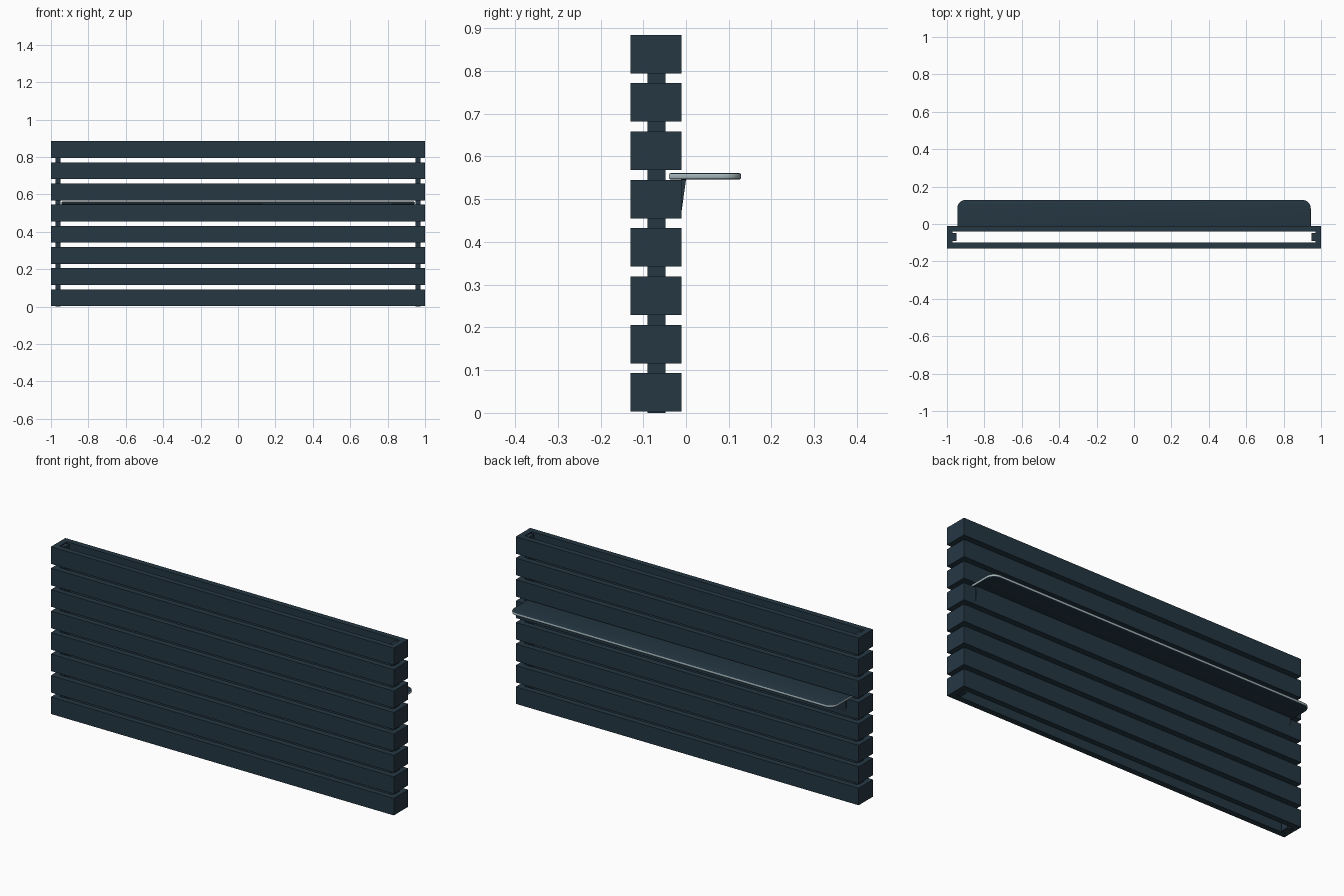
import bpy, bmesh, math

cube = bpy.data.objects.get("Cube")
if cube:
    bpy.data.objects.remove(cube, do_unlink=True)


def material(name, color):
    m = bpy.data.materials.new(name)
    m.use_nodes = True
    m.diffuse_color = color
    m.node_tree.nodes["Principled BSDF"].inputs["Base Color"].default_value = color
    return m


SLATE = material("dark slate blue", (0.018, 0.038, 0.055, 1))
PALE = material("pale grey edge", (0.37, 0.46, 0.48, 1))


def make_object(name, bm, *mats):
    bmesh.ops.recalc_face_normals(bm, faces=bm.faces[:])
    mesh = bpy.data.meshes.new(name)
    bm.to_mesh(mesh)
    bm.free()
    ob = bpy.data.objects.new(name, mesh)
    for m in mats:
        mesh.materials.append(m)
    bpy.context.collection.objects.link(ob)
    return ob


def extrude_profile(bm, points, direction):
    face = bm.faces.new([bm.verts.new(p) for p in points])
    geom = bmesh.ops.extrude_face_region(bm, geom=[face])["geom"]
    verts = [v for v in geom if isinstance(v, bmesh.types.BMVert)]
    bmesh.ops.translate(bm, verts=verts, vec=direction)


def box(name, x0, x1, y0, y1, z0, z1):
    bm = bmesh.new()
    extrude_profile(bm, [(x0, y0, z0), (x1, y0, z0), (x1, y1, z0), (x0, y1, z0)],
                    (0, 0, z1 - z0))
    return make_object(name, bm, SLATE)


def frame(name, z0, height, wall=0.03):
    """Open rectangular ring, hollow from top to bottom."""
    bm = bmesh.new()
    loops = []
    for z in (z0, z0 + height):
        for inset in (0, wall):
            x, y0, y1 = 1 - inset, -0.13 + inset, -0.01 - inset
            loops.append([bm.verts.new(p) for p in
                          ((-x, y0, z), (x, y0, z), (x, y1, z), (-x, y1, z))])
    low_out, low_in, top_out, top_in = loops
    for a, b in ((low_out, low_in), (top_out, top_in),
                 (low_out, top_out), (low_in, top_in)):
        for i in range(4):
            j = (i + 1) % 4
            bm.faces.new((a[i], a[j], b[j], b[i]))
    return make_object(name, bm, SLATE)


# Eight stacked hollow slats
for i in range(8):
    frame(f"slat_{i + 1}", 0.003 + i * 0.1131, 0.09)

# Upright posts inside both ends
for side, s in (("left", 1), ("right", -1)):
    x0, x1 = sorted((s * 0.95, s * 0.976))
    box(f"{side}_post", x0, x1, -0.09, -0.048, 0, 0.88)

# Shelf outline with rounded rear corners
half, rear, radius = 0.945, 0.129, 0.045
outline = [(-half, -0.04, 0.546), (half, -0.04, 0.546)]
for cx, start in ((half - radius, 0), (radius - half, 90)):
    for k in range(7):
        a = math.radians(start + k * 15)
        outline.append((cx + radius * math.cos(a),
                        rear - radius + radius * math.sin(a), 0.546))
bm = bmesh.new()
extrude_profile(bm, outline, (0, 0, 0.015))
rim = [e for e in bm.edges if abs(e.verts[0].co.z - e.verts[1].co.z) < 0.001]
bmesh.ops.bevel(bm, geom=rim, offset=0.005, segments=3, profile=0.5, affect='EDGES')
bmesh.ops.recalc_face_normals(bm, faces=bm.faces[:])
# Pale rim on the exposed edges
for f in bm.faces:
    f.material_index = int(abs(f.normal.z) < 0.6 and f.normal.y > -0.5)
shelf = make_object("shelf", bm, SLATE, PALE)
bpy.context.view_layer.objects.active = shelf
shelf.select_set(True)
bpy.ops.object.shade_smooth_by_angle(angle=math.radians(35))

# Slim tapered support under the shelf
bm = bmesh.new()
extrude_profile(bm, [(-0.93, -0.012, 0.46), (-0.93, 0, 0.546), (-0.93, -0.012, 0.546)],
                (1.86, 0, 0))
make_object("shelf_support", bm, SLATE)
